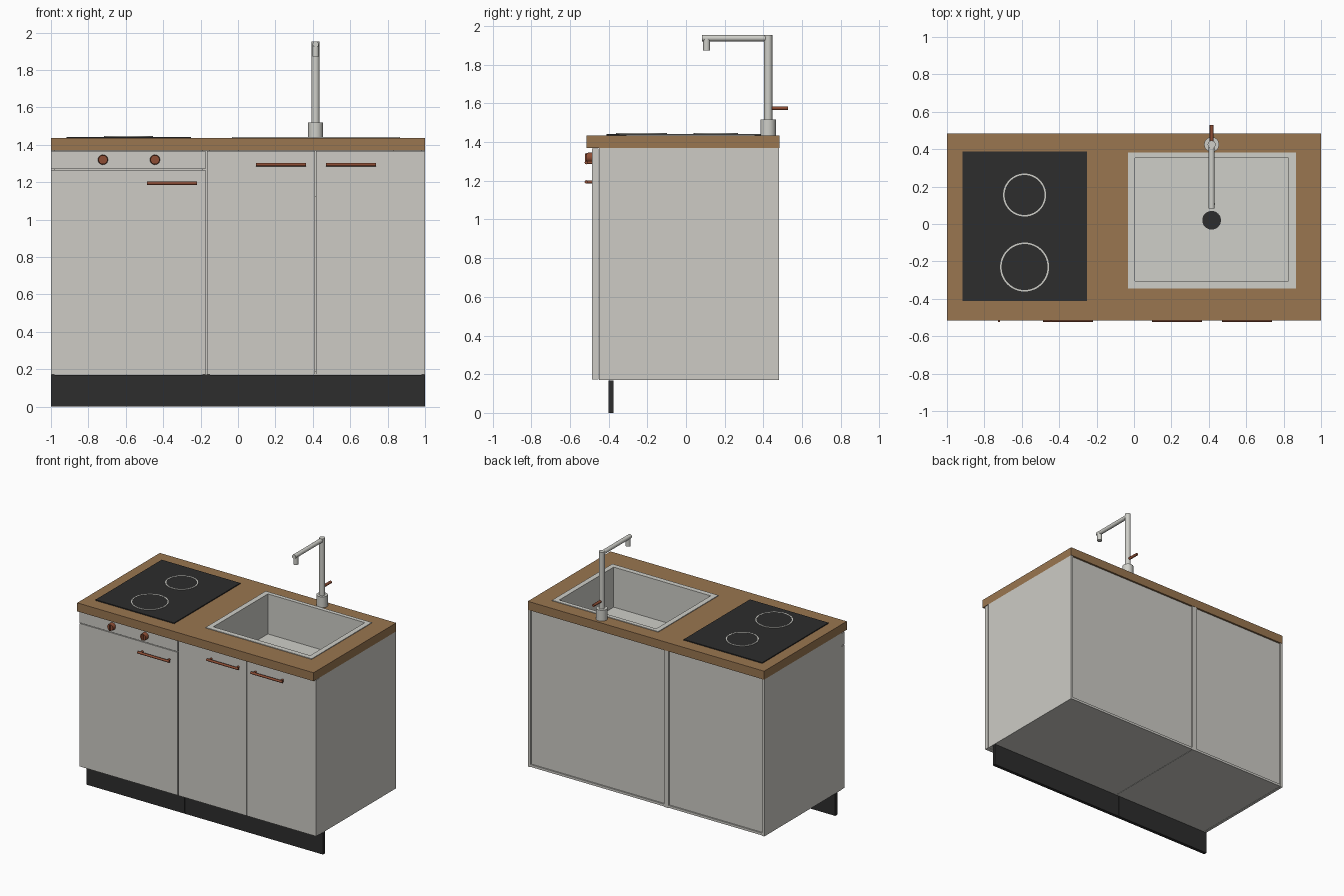
import bpy, bmesh, math
from mathutils import Vector

if "Cube" in bpy.data.objects:
    bpy.data.objects.remove(bpy.data.objects["Cube"])


def material(name, rgb):
    m = bpy.data.materials.new(name)
    m.diffuse_color = (*rgb, 1)
    m.use_nodes = True
    m.node_tree.nodes["Principled BSDF"].inputs["Base Color"].default_value = m.diffuse_color
    return m


CREAM = material("cream_panel", (0.61, 0.60, 0.56))
WOOD = material("wood", (0.32, 0.18, 0.08))
BLACK = material("black", (0.026, 0.026, 0.026))
COPPER = material("copper", (0.27, 0.075, 0.035))
STEEL = material("steel", (0.62, 0.62, 0.58))


def finish(name, bm, mat, smooth=False):
    bmesh.ops.recalc_face_normals(bm, faces=bm.faces)
    me = bpy.data.meshes.new(name)
    bm.to_mesh(me)
    bm.free()
    ob = bpy.data.objects.new(name, me)
    bpy.context.collection.objects.link(ob)
    me.materials.append(mat)
    if smooth:
        bpy.ops.object.select_all(action='DESELECT')
        ob.select_set(True)
        bpy.context.view_layer.objects.active = ob
        bpy.ops.object.shade_smooth_by_angle(angle=math.radians(35))
    return ob


def box(name, x0, x1, y0, y1, z0, z1, mat):
    bm = bmesh.new()
    bmesh.ops.create_cube(bm, size=1)
    for v in bm.verts:
        v.co = Vector(((x0 + x1) / 2 + v.co.x * (x1 - x0),
                       (y0 + y1) / 2 + v.co.y * (y1 - y0),
                       (z0 + z1) / 2 + v.co.z * (z1 - z0)))
    return finish(name, bm, mat)


def rod(name, a, b, r, mat, sides=24, r2=None):
    a, b = Vector(a), Vector(b)
    bm = bmesh.new()
    bmesh.ops.create_cone(bm, cap_ends=True, segments=sides, radius1=r,
                          radius2=r if r2 is None else r2, depth=(b - a).length)
    rot = (b - a).to_track_quat('Z', 'Y')
    for v in bm.verts:
        v.co = rot @ v.co + (a + b) / 2
    return finish(name, bm, mat, True)


def loft(name, loops, mat, closed=False, smooth=False):
    """Bridge a list of equal-length point loops; cap or join the ends."""
    bm = bmesh.new()
    rings = [[bm.verts.new(p) for p in loop] for loop in loops]
    n = len(rings[0])
    pairs = list(zip(rings, rings[1:]))
    if closed:
        pairs.append((rings[-1], rings[0]))
    for a, b in pairs:
        for i in range(n):
            j = (i + 1) % n
            bm.faces.new((a[i], a[j], b[j], b[i]))
    if not closed:
        bm.faces.new(rings[0])
        bm.faces.new(rings[-1])
    return finish(name, bm, mat, smooth)


T = 0.02            # panel thickness
Z0, Z1 = 0.17, 1.37  # cabinet bottom and top
ZT = 1.435          # worktop surface

# Cabinet carcasses with recessed backs, and the plinth
for side, x0, x1 in (("oven", -1, -0.17), ("sink", -0.17, 1)):
    box(side + "_cabinet_left_side", x0, x0 + T, -0.45, 0.482, Z0, Z1, CREAM)
    box(side + "_cabinet_right_side", x1 - T, x1, -0.45, 0.482, Z0, Z1, CREAM)
    box(side + "_cabinet_bottom", x0 + T, x1 - T, -0.45, 0.48, Z0 + 0.002, Z0 + T, CREAM)
    box(side + "_cabinet_back", x0 + T, x1 - T, 0.458, 0.47, Z0 + T, Z1, CREAM)
    box(side + "_plinth", x0, x1 - 0.001, -0.40, -0.375, 0, 0.168, BLACK)

# Doors and control panel
for name, x0, x1, z0, z1 in (("oven_door", -1, -0.173, 0.172, 1.266),
                             ("control_panel", -1, -0.173, 1.271, 1.366),
                             ("left_sink_door", -0.166, 0.411, 0.172, 1.366),
                             ("right_sink_door", 0.417, 1, 0.172, 1.366)):
    box(name, x0, x1, -0.485, -0.452, z0, z1, CREAM)

# Bar handles on two posts
for name, x0, x1, z in (("oven_handle", -0.487, -0.22, 1.194),
                        ("left_door_handle", 0.096, 0.364, 1.294),
                        ("right_door_handle", 0.47, 0.738, 1.294)):
    rod(name, (x0, -0.515, z), (x1, -0.515, z), 0.009, COPPER, 12)
    for x in (x0 + 0.02, x1 - 0.02):
        rod(name + "_post", (x, -0.515, z), (x, -0.484, z), 0.008, COPPER, 12)

# Control knobs with a grip ridge
for x in (-0.722, -0.444):
    rod("knob", (x, -0.484, 1.32), (x, -0.515, 1.32), 0.027, COPPER, 24, 0.024)
    box("knob_grip", x - 0.005, x + 0.005, -0.523, -0.514, 1.298, 1.342, COPPER)

# Worktop boards around the sink opening
for name, x0, x1, y0, y1 in (("worktop_left", -1, 0, -0.515, 0.484),
                             ("worktop_right", 0.832, 1, -0.515, 0.484),
                             ("worktop_front", 0, 0.832, -0.515, -0.312),
                             ("worktop_back", 0, 0.832, 0.358, 0.484)):
    box(name, x0, x1, y0, y1, Z1, ZT, WOOD)

# Sink: rim, bowl and outer shell as one closed skin


def rect(x0, x1, y0, y1, z):
    return [(x0, y0, z), (x1, y0, z), (x1, y1, z), (x0, y1, z)]


loft("sink", [rect(0.001, 0.831, -0.311, 0.357, 1.12),
              rect(0.001, 0.831, -0.311, 0.357, ZT + 0.001),
              rect(-0.033, 0.865, -0.345, 0.383, ZT + 0.001),
              rect(-0.033, 0.865, -0.345, 0.383, ZT + 0.006),
              rect(0.006, 0.826, -0.306, 0.352, ZT + 0.006),
              rect(0.006, 0.826, -0.306, 0.352, 1.135)], STEEL)
rod("sink_drain", (0.415, 0.02, 1.133), (0.415, 0.02, 1.14), 0.05, BLACK, 32)

# Hob with two ringed burners
box("hob", -0.917, -0.252, -0.412, 0.388, ZT - 0.002, ZT + 0.007, BLACK)
for y, r in ((0.155, 0.115), (-0.23, 0.131)):
    def ring(rad, z):
        return [(-0.585 + rad * math.cos(i * math.tau / 48),
                 y + rad * math.sin(i * math.tau / 48), z) for i in range(48)]
    loft("burner_ring", [ring(r, 1.441), ring(r, 1.446),
                         ring(r - 0.008, 1.446), ring(r - 0.008, 1.441)],
         STEEL, closed=True, smooth=True)
    rod("burner", (-0.585, y, 1.441), (-0.585, y, 1.445), r - 0.007, BLACK, 48)

# Tap
X, Y = 0.415, 0.425
rod("tap_base", (X, Y, ZT), (X, Y, 1.518), 0.04, STEEL, 32)
rod("tap_column", (X, Y, 1.51), (X, Y, 1.953), 0.021, STEEL)
rod("tap_spout", (X, Y, 1.937), (X, 0.083, 1.937), 0.016, STEEL)
rod("tap_nozzle", (X, 0.107, 1.935), (X, 0.107, 1.873), 0.018, STEEL)
rod("tap_lever", (X, Y, 1.575), (X, 0.528, 1.575), 0.01, COPPER, 16)
